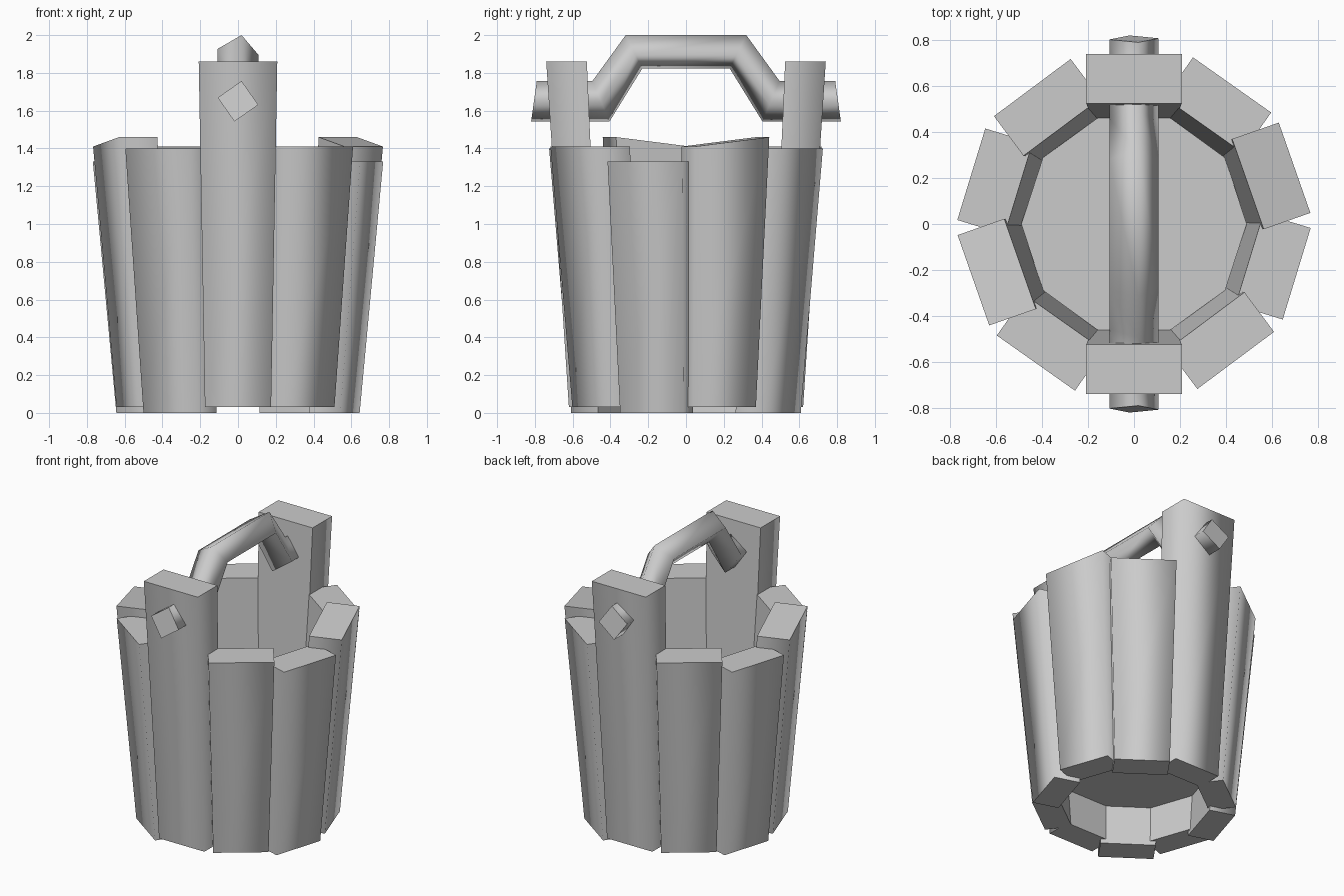
import bpy
import bmesh
from math import radians, sin, cos, pi
from mathutils import Vector

cube = bpy.data.objects.get("Cube")
if cube:
    bpy.data.objects.remove(cube)

grey = bpy.data.materials.new("plain grey")
grey.use_nodes = True
colour = (0.6, 0.6, 0.6, 1)
grey.diffuse_color = colour
grey.node_tree.nodes["Principled BSDF"].inputs["Base Color"].default_value = colour


def loft(name, rings, is_sharp):
    """Skin a list of rings with capped ends; is_sharp picks hard edges."""
    bm = bmesh.new()
    loops = [[bm.verts.new(p) for p in ring] for ring in rings]
    n = len(loops[0])
    for a, b in zip(loops, loops[1:]):
        for i in range(n):
            j = (i + 1) % n
            bm.faces.new((a[i], a[j], b[j], b[i]))
    ends = [bm.faces.new(loops[0]), bm.faces.new(loops[-1])]
    bmesh.ops.recalc_face_normals(bm, faces=bm.faces)
    for f in bm.faces:
        f.smooth = True
    for e in bm.edges:
        capped = any(f in ends for f in e.link_faces)
        e.smooth = not (capped or is_sharp(e))
    mesh = bpy.data.meshes.new(name)
    bm.to_mesh(mesh)
    bm.free()
    mesh.materials.append(grey)
    obj = bpy.data.objects.new(name, mesh)
    bpy.context.collection.objects.link(obj)
    return obj


def stave(name, angle, bottom, top_right, top_left):
    """Tapered plank leaning outwards, with an optionally slanted top."""
    out = Vector((cos(angle), sin(angle), 0))
    side = Vector((-sin(angle), cos(angle), 0))

    def ring(inner, outer, half, z_right, z_left):
        return [out * r + side * s * half + Vector((0, 0, z_left if s > 0 else z_right))
                for r, s in ((inner, -1), (outer, -1), (outer, 1), (inner, 1))]

    def inner_edge(e):
        return all(v.co.dot(out) < 0.56 for v in e.verts)

    loft(name, [ring(0.445, 0.62, 0.175, bottom, bottom),
                ring(0.525, 0.74, 0.208, top_right, top_left)], inner_edge)


# Five stave shapes, repeated after a half turn
shapes = [("tall_stave", -90, 0.03, 1.86, 1.86),
          ("corner_stave", -53.3, 0.03, 1.41, 1.41),
          ("short_stave", -17, 0, 1.33, 1.33),
          ("slanted_stave", 19.3, 0.03, 1.41, 1.46),
          ("plain_stave", 54.8, 0, 1.4, 1.4)]
for half_turn, suffix in ((0, "_a"), (pi, "_b")):
    for name, degrees, bottom, right, left in shapes:
        stave(name + suffix, radians(degrees) + half_turn, bottom, right, left)

# Raised floor board inside the staves
floor_rings = [[(0.49 * cos(i * pi / 5), 0.49 * sin(i * pi / 5), z) for i in range(10)]
               for z in (0.28, 0.42)]
loft("floor", floor_rings, lambda e: True)

# Bent square handle: centre line (y, z) with the lean of each mitred section
half_path = [(-0.805, 1.65, 0.14), (-0.45, 1.65, -0.42), (-0.275, 1.912, -0.5)]
path = half_path + [(-y, z, -lean) for y, z, lean in reversed(half_path)]
handle_rings = []
for y, z, lean in path:
    ring = []
    for k in range(4):
        a = radians(80) + k * pi / 2
        up = 0.109 * sin(a)
        if 1.9 < z:
            up *= 0.82
        ring.append((0.109 * cos(a), y + up * lean, z + up))
    handle_rings.append(ring)
loft("handle", handle_rings, lambda e: False)
